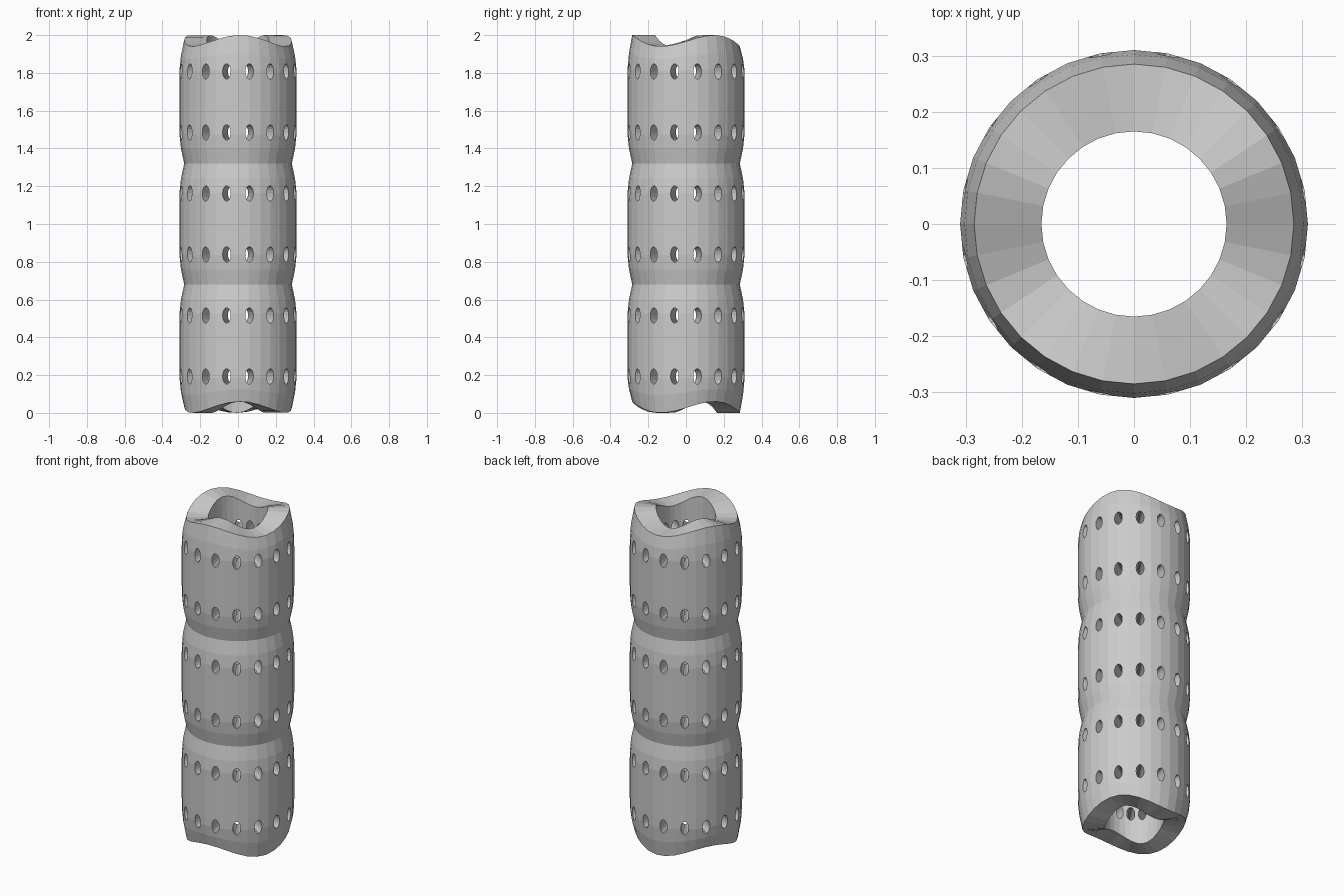
import bpy, bmesh, math
from mathutils import Matrix

if "Cube" in bpy.data.objects:
    bpy.data.objects.remove(bpy.data.objects["Cube"])

SIDES = 32
R_BIG, R_NECK, R_BORE = 0.31, 0.285, 0.165
SEAMS = [0.03, 0.68, 1.32, 1.97]


def wave(a):
    # three-lobed ripple of both end rims
    return 0.03 * math.cos(3 * (a - math.radians(32)))


def new_object(name, bm):
    mesh = bpy.data.meshes.new(name)
    bm.to_mesh(mesh)
    bm.free()
    ob = bpy.data.objects.new(name, mesh)
    bpy.context.collection.objects.link(ob)
    return ob


# Outer profile: three barrel sections pinched at each seam
profile = [(R_NECK, SEAMS[0])]
for low, high in zip(SEAMS, SEAMS[1:]):
    profile += [(0.302, low + 0.08), (R_BIG, low + 0.155),
                (R_BIG, high - 0.155), (0.302, high - 0.08), (R_NECK, high)]
# Straight bore, back down to the start
profile += [(R_BORE, 1.97), (R_BORE, 1.77), (R_BORE, 0.23), (R_BORE, 0.03)]

# Tube body, with the ripple fading out away from each end
bm = bmesh.new()
rings = []
for r, z in profile:
    fade = max(0.0, 1 - (min(z, 2 - z) - 0.03) / 0.17)
    ring = []
    for i in range(SIDES):
        a = 2 * math.pi * i / SIDES
        ring.append(bm.verts.new((r * math.cos(a), r * math.sin(a), z + fade * wave(a))))
    rings.append(ring)
for k, ring in enumerate(rings):
    nxt = rings[(k + 1) % len(rings)]
    for i in range(SIDES):
        j = (i + 1) % SIDES
        bm.faces.new((ring[i], ring[j], nxt[j], nxt[i]))
bmesh.ops.recalc_face_normals(bm, faces=bm.faces)
tube = new_object("perforated_tube", bm)

# Oval radial holes: six rows of sixteen
bm = bmesh.new()
for row in range(6):
    for k in range(16):
        turn = Matrix.Rotation(math.radians(11.25 + 22.5 * k), 4, 'Z')
        m = (Matrix.Translation((0, 0, 0.193 + 0.323 * row)) @ turn
             @ Matrix.Translation((0.245, 0, 0))
             @ Matrix.Diagonal((1, 0.022, 0.041, 1))
             @ Matrix.Rotation(math.pi / 2, 4, 'Y'))
        bmesh.ops.create_cone(bm, cap_ends=True, segments=14, radius1=1,
                              radius2=1, depth=0.21, matrix=m)
bmesh.ops.recalc_face_normals(bm, faces=bm.faces)
cutter = new_object("hole_cutter", bm)
cutter.hide_render = True

mod = tube.modifiers.new("holes", 'BOOLEAN')
mod.operation = 'DIFFERENCE'
mod.solver = 'EXACT'
mod.object = cutter
bpy.context.view_layer.objects.active = tube
bpy.ops.object.modifier_apply(modifier=mod.name)
bpy.data.objects.remove(cutter)
